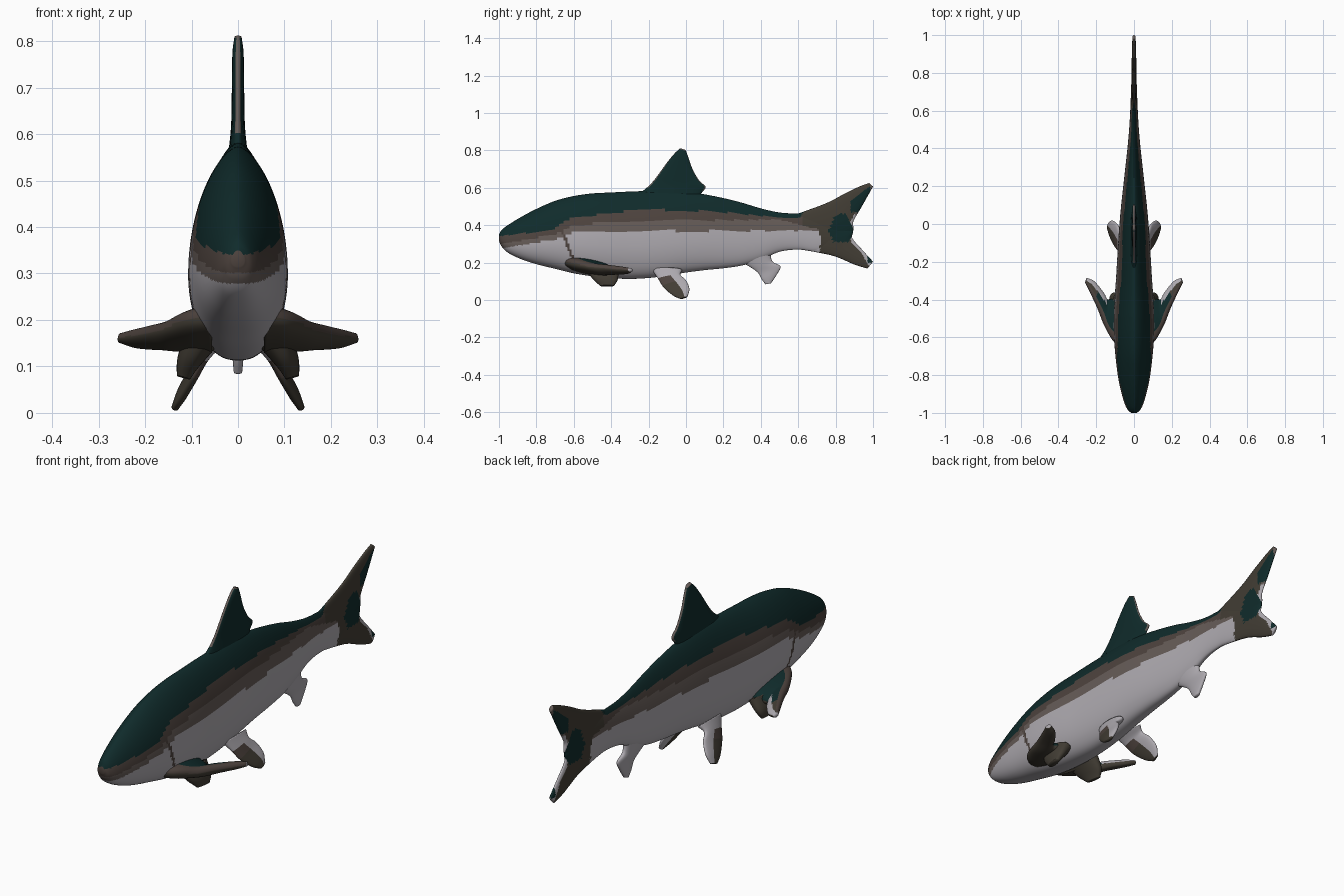
import bpy, bmesh, math
from mathutils import Vector

if "Cube" in bpy.data.objects:
    bpy.data.objects.remove(bpy.data.objects["Cube"])


def material(name, rgb):
    m = bpy.data.materials.new(name)
    m.diffuse_color = (*rgb, 1)
    m.use_nodes = True
    m.node_tree.nodes["Principled BSDF"].inputs["Base Color"].default_value = m.diffuse_color
    return m


MATS = [material("dark teal", (0.005, 0.024, 0.024)),
        material("olive brown", (0.055, 0.047, 0.035)),
        material("warm brown", (0.075, 0.056, 0.048)),
        material("pale brown", (0.13, 0.105, 0.095)),
        material("silver grey", (0.42, 0.40, 0.43))]
TEAL, OLIVE, BROWN, PALE, GREY = range(5)


def resample(pts, n):
    """Smooth curve through points (tuples of any length)."""
    out = []
    last = len(pts) - 1
    for k in range(n):
        f = k / (n - 1) * last
        i = min(int(f), last - 1)
        t = f - i
        p1, p2 = pts[i], pts[i + 1]
        p0 = pts[i - 1] if i else [2 * a - b for a, b in zip(p1, p2)]
        p3 = pts[i + 2] if i + 2 <= last else [2 * b - a for a, b in zip(p1, p2)]
        out.append([0.5 * (2 * b + (c - a) * t + (2 * a - 5 * b + 4 * c - d) * t * t
                           + (3 * b - a - 3 * c + d) * t ** 3)
                    for a, b, c, d in zip(p0, p1, p2, p3)])
    return out


def lerp_table(table, x):
    for (x0, a), (x1, b) in zip(table, table[1:]):
        if x <= x1:
            return a + (b - a) * max(0, (x - x0) / (x1 - x0))
    return table[-1][1]


def loft(name, rings, rule):
    """Skin closed rings; rule(u, v, centre, normal) gives the colour."""
    bm = bmesh.new()
    rows = [[bm.verts.new(p) for p in r] for r in rings]
    n, m = len(rows[0]), len(rows)
    info = {}
    for i in range(m - 1):
        for j in range(n):
            k = (j + 1) % n
            f = bm.faces.new((rows[i][j], rows[i][k], rows[i + 1][k], rows[i + 1][j]))
            info[f] = (-math.cos((j + .5) * math.tau / n), (i + .5) / (m - 1))
    info[bm.faces.new(rows[0])] = (0, 0)
    info[bm.faces.new(rows[-1])] = (0, 1)
    bmesh.ops.recalc_face_normals(bm, faces=bm.faces[:])
    for f, (u, v) in info.items():
        f.smooth = True
        f.material_index = rule(u, v, f.calc_center_median(), f.normal)
    me = bpy.data.meshes.new(name)
    bm.to_mesh(me)
    bm.free()
    for mt in MATS:
        me.materials.append(mt)
    ob = bpy.data.objects.new(name, me)
    bpy.context.collection.objects.link(ob)
    return ob


def fin(name, sections, rule, side=1, n=40, sides=40):
    """Fin from (leading point, trailing point, half thickness) sections."""
    secs = resample([(*a, *b, t) for a, b, t in sections], n)
    mids = [(Vector(s[:3]) + Vector(s[3:6])) / 2 for s in secs]
    rings = []
    for i, s in enumerate(secs):
        a, b = Vector(s[:3]), Vector(s[3:6])
        span = mids[min(i + 1, n - 1)] - mids[max(i - 1, 0)]
        nor = (b - a).cross(span).normalized()
        ring = []
        for j in range(sides):
            t = j * math.tau / sides
            sn = math.sin(t)
            off = math.copysign(abs(sn) ** 0.8, sn) * s[6]
            p = mids[i] - (b - a) / 2 * math.cos(t) + nor * off
            ring.append((p.x * side, p.y, p.z))
        rings.append(ring)
    return loft(name, rings, rule)


def flat(y, z):
    return (0, y, z)


# Colour bands along the flank and tail
TEAL_LOW = [(-1, .34), (-.9, .355), (-.72, .37), (-.64, .43), (-.4, .468), (-.2, .483),
            (0, .48), (.2, .47), (.4, .45), (.6, .435), (.64, .48), (1, .7)]
BROWN_LOW = [(-1, .30), (-.9, .315), (-.7, .35), (-.6, .40), (-.3, .425), (0, .425),
             (.5, .43), (.62, .40), (.7, .38)]
PALE_LOW = [(-1, .275), (-.93, .285), (-.7, .325), (-.6, .36), (-.4, .37), (.7, .37)]


def flank(u, v, c, n):
    y, z = c.y, c.z
    if y > .72 - .1 * abs(z - .32):                       # tail fin
        if abs(y - .83) < .07 - abs(z - .37) * .5 and .31 < z < .46:
            return TEAL
        if y > .88 and z > .47 and y < .985 and z < .7 * (y - .88) + .535:
            return TEAL
        if y > .97 and .2 < z < .24:
            return TEAL
        edge = lerp_table([(.17, 1), (.26, .95), (.31, .90), (.36, .885), (.41, .89),
                           (.5, .94), (.61, 1)], z)
        if y > edge - .016:
            return GREY if z < .46 else PALE
        return OLIVE
    if z > lerp_table(TEAL_LOW, y):
        return TEAL
    gill = -.66 + (.36 - z) * .4
    if .2 < z < .37 and abs(y - gill) < .008:
        return BROWN
    if z > lerp_table(BROWN_LOW, y):
        return OLIVE if y > .62 else BROWN
    return PALE if z > lerp_table(PALE_LOW, y) else GREY


# Body: stations of (y, top, bottom, half width)
stations = [(-1, .35, .315, .014), (-.985, .375, .285, .032), (-.95, .402, .252, .05),
            (-.88, .445, .218, .07), (-.8, .487, .192, .086), (-.7, .53, .167, .098),
            (-.6, .556, .143, .106), (-.5, .57, .127, .107), (-.4, .575, .117, .103),
            (-.3, .58, .113, .096), (-.2, .583, .118, .09), (-.1, .585, .13, .084),
            (0, .58, .147, .077), (.1, .565, .16, .068), (.2, .545, .17, .057),
            (.3, .52, .185, .046), (.4, .49, .215, .035), (.5, .468, .258, .026),
            (.6, .462, .27, .02), (.7, .46, .262, .016), (.8, .43, .29, .012),
            (.86, .4, .33, .008)]
rings = []
for y, top, bot, w in resample(stations, 190):
    zc = bot + .38 * (top - bot)
    ring = []
    for j in range(96):
        c, s = math.cos(j * math.tau / 96), math.sin(j * math.tau / 96)
        x = math.copysign(abs(c) ** (1.25 if s > 0 else .8), c) * w
        ring.append((x, y, zc + s * ((top - zc) if s > 0 else (zc - bot))))
    rings.append(ring)
loft("body", rings, flank)

# Tail lobes
fin("tail_upper_lobe", [
    (flat(.58, .455), flat(.75, .30), .012), (flat(.75, .518), flat(.885, .36), .013),
    (flat(.85, .57), flat(.895, .42), .012), (flat(.93, .608), flat(.94, .50), .011),
    (flat(.98, .626), flat(1, .607), .008)], flank, n=60)
fin("tail_lower_lobe", [
    (flat(.58, .275), flat(.75, .42), .012), (flat(.70, .255), flat(.885, .38), .013),
    (flat(.80, .232), flat(.89, .33), .012), (flat(.90, .19), flat(.95, .26), .011),
    (flat(.97, .168), flat(1, .205), .008)], flank, n=60)

# Dorsal fin, with a pale rim
fin("dorsal_fin", [
    (flat(-.3, .535), flat(.06, .53), .024), (flat(-.22, .592), flat(.085, .575), .018),
    (flat(-.18, .63), flat(.105, .605), .015), (flat(-.15, .668), flat(.07, .64), .014),
    (flat(-.10, .737), flat(.035, .70), .013), (flat(-.06, .785), flat(.012, .765), .012),
    (flat(-.03, .812), flat(-.002, .802), .008)],
    lambda u, v, c, n: PALE if v > .2 and (abs(u) > .95 or v > .98) else TEAL)

# Anal fin
fin("anal_fin", [
    (flat(.26, .22), flat(.45, .28), .026), (flat(.34, .178), flat(.46, .21), .018),
    (flat(.385, .145), flat(.505, .18), .013), (flat(.405, .11), flat(.485, .135), .012),
    (flat(.425, .084), flat(.455, .09), .009)], lambda u, v, c, n: GREY)


def pectoral_colour(u, v, c, n):
    if n.z < .1:
        return OLIVE
    if u < -.55:
        return BROWN
    if v > .45 and u > .35 - (v - .45):
        return GREY
    return TEAL if v < .7 else OLIVE


def pelvic_colour(u, v, c, n):
    return GREY if v < .25 or u > .15 else (OLIVE if v > .45 else BROWN)


# Paired fins
for label, sx in (("left", -1), ("right", 1)):
    fin(label + "_pectoral_fin", [
        ((.06, -.66, .21), (.06, -.38, .155), .045),
        ((.11, -.62, .20), (.10, -.39, .15), .036),
        ((.15, -.55, .19), (.14, -.40, .145), .026),
        ((.19, -.45, .18), (.165, -.36, .145), .022),
        ((.235, -.355, .17), (.21, -.305, .148), .017),
        ((.258, -.31, .165), (.25, -.285, .157), .01)], pectoral_colour, sx)
    fin(label + "_pectoral_flap", [
        ((.08, -.53, .16), (.08, -.36, .16), .038),
        ((.10, -.50, .115), (.11, -.365, .11), .026),
        ((.113, -.46, .076), (.122, -.385, .076), .014)],
        lambda u, v, c, n: OLIVE, sx)
    fin(label + "_pelvic_fin", [
        ((.05, -.18, .16), (.05, -.02, .16), .024),
        ((.075, -.15, .115), (.075, -.03, .135), .015),
        ((.10, -.12, .068), (.09, .0, .105), .013),
        ((.125, -.07, .025), (.115, .018, .06), .012),
        ((.138, -.03, .006), (.132, .008, .018), .008)], pelvic_colour, sx)
